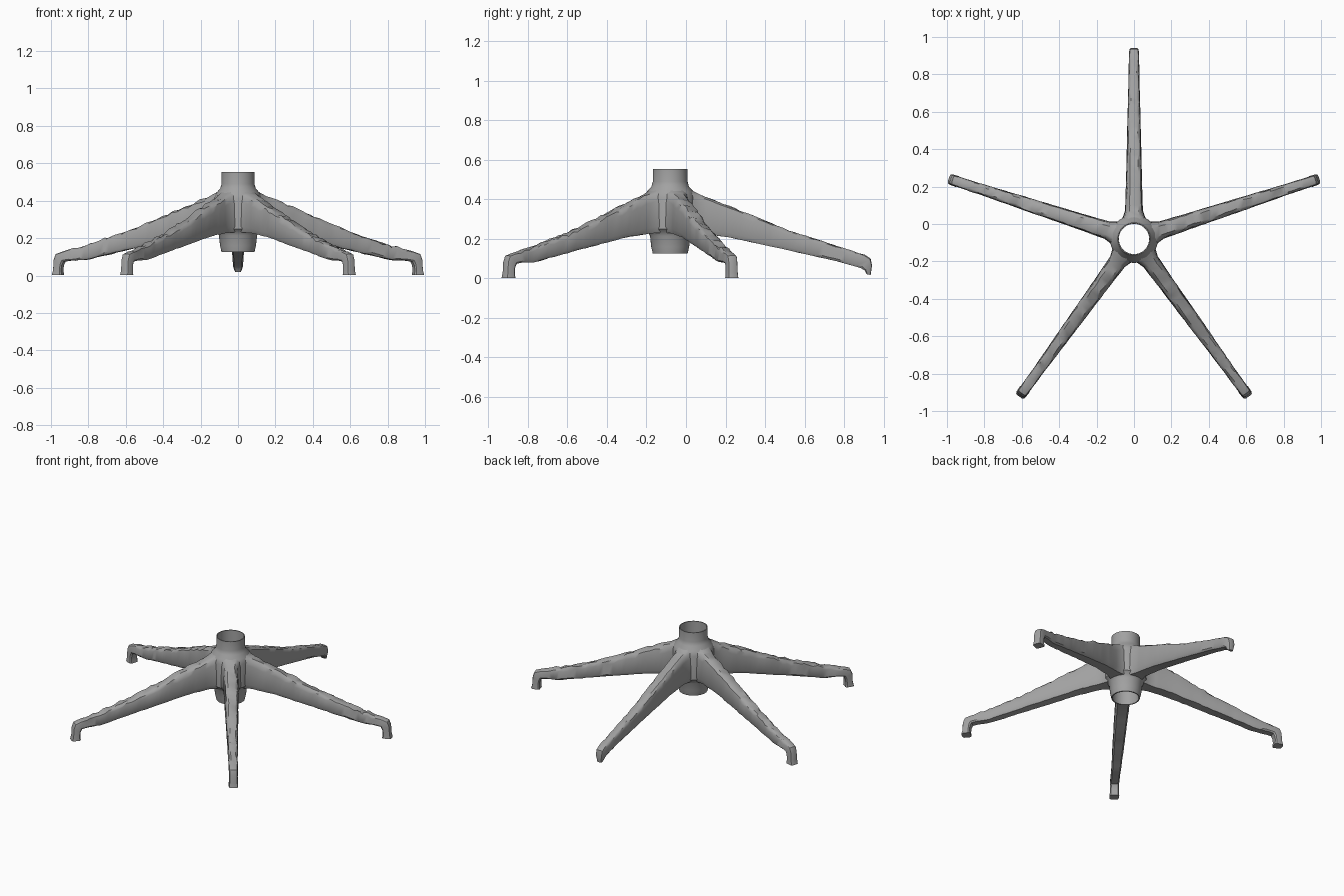
import bpy, bmesh, math, random
from mathutils import Vector, Matrix

random.seed(4)
cube = bpy.data.objects.get("Cube")
if cube:
    bpy.data.objects.remove(cube)

HUB_Y = -0.08

grey = bpy.data.materials.new("cast_metal_grey")
grey.use_nodes = True
GREY = (0.36, 0.36, 0.36, 1)
grey.diffuse_color = GREY
grey.node_tree.nodes["Principled BSDF"].inputs["Base Color"].default_value = GREY


def finish(name, bm, angle):
    bmesh.ops.recalc_face_normals(bm, faces=bm.faces)
    mesh = bpy.data.meshes.new(name)
    bm.to_mesh(mesh)
    bm.free()
    mesh.materials.append(grey)
    obj = bpy.data.objects.new(name, mesh)
    bpy.context.collection.objects.link(obj)
    bpy.ops.object.select_all(action='DESELECT')
    obj.select_set(True)
    bpy.context.view_layer.objects.active = obj
    bpy.ops.object.shade_smooth_by_angle(angle=math.radians(angle))
    return obj


def loft(bm, rings, closed):
    """Skin a list of equal vertex rings; closed joins last to first, else caps."""
    n = len(rings[0])
    pairs = list(zip(rings, rings[1:]))
    if closed:
        pairs.append((rings[-1], rings[0]))
    for a, b in pairs:
        for i in range(n):
            j = (i + 1) % n
            bm.faces.new((a[i], a[j], b[j], b[i]))
    if not closed:
        bm.faces.new(rings[0])
        bm.faces.new(rings[-1])


# Hub: a turned, open tube with a flared body and a lower collar
HUB = [(0.088, 0.553), (0.088, 0.49), (0.095, 0.465), (0.118, 0.44), (0.128, 0.41),
       (0.128, 0.25), (0.112, 0.235), (0.102, 0.215), (0.096, 0.16), (0.088, 0.125),
       (0.081, 0.125), (0.083, 0.34), (0.082, 0.553)]
SIDES = 40
bm = bmesh.new()
rings = []
for r, z in HUB:
    turns = [i * math.tau / SIDES for i in range(SIDES)]
    rings.append([bm.verts.new((r * math.cos(t), HUB_Y + r * math.sin(t), z)) for t in turns])
loft(bm, rings, True)
finish("hub", bm, 40)

# Leg sections: top radius, top height, bottom radius, bottom height, half width
ARM = [(0.10, 0.45, 0.10, 0.23, 0.066), (0.15, 0.425, 0.15, 0.228, 0.048),
       (0.30, 0.365, 0.30, 0.208, 0.043), (0.60, 0.243, 0.60, 0.142, 0.036),
       (0.86, 0.158, 0.86, 0.083, 0.029)]
FOOT = [(0.985, 0.127, 0.94, 0.08, 0.028), (1.02, 0.115, 0.975, 0.075, 0.028),
        (1.032, 0.085, 0.985, 0.055, 0.027), (1.035, 0.03, 0.988, 0.03, 0.028),
        (1.042, 0.002, 0.985, 0.002, 0.03)]
BACK_FOOT = [(0.985, 0.12, 0.94, 0.06, 0.028), (1.015, 0.10, 0.965, 0.052, 0.027),
             (1.022, 0.065, 0.985, 0.04, 0.025), (1.015, 0.018, 0.996, 0.02, 0.016)]
# Rounded cross-section: sideways fraction, depth fraction from top to bottom
SECTION = [(-0.5, 0), (0.5, 0), (0.82, 0.07), (0.95, 0.22), (1, 0.85),
           (0.75, 1), (-0.75, 1), (-1, 0.85), (-0.95, 0.22), (-0.82, 0.07)]


def stations(keys, step):
    """Fill in extra sections between the key sections."""
    out = []
    for a, b in zip(keys, keys[1:]):
        count = max(1, round((b[0] - a[0]) / step))
        for k in range(count):
            f = k / count
            out.append([p + (q - p) * f for p, q in zip(a, b)])
    return out + [list(keys[-1])]


def leg(name, angle, foot, rough):
    bm = bmesh.new()
    turn = Matrix.Translation((0, HUB_Y, 0)) @ Matrix.Rotation(angle, 4, 'Z')
    rings = []
    for tr, tz, br, bz, w in stations(ARM + foot, 0.03):
        top, bottom = Vector((tr, 0, tz)), Vector((br, 0, bz))
        ring = []
        for side, depth in SECTION:
            p = top.lerp(bottom, depth) + Vector((0, side * w, 0))
            if 0.15 < tr < 0.98:  # uneven cast surface, strongest on the top
                k = rough if depth < 0.3 else rough * 0.3
                p.z += random.uniform(-k, k)
                p.y += random.uniform(-k, k) * 0.4
            ring.append(bm.verts.new(turn @ p))
        rings.append(ring)
    loft(bm, rings, False)
    finish(name, bm, 35)


# Five legs evenly round the hub
LEGS = ["back_leg", "back_right_leg", "front_right_leg", "front_left_leg", "back_left_leg"]
for i, name in enumerate(LEGS):
    angle = math.pi / 2 + i * math.tau / len(LEGS)
    if i == 0:
        leg(name, angle, BACK_FOOT, 0.003)
    else:
        leg(name, angle, FOOT, 0.007)
